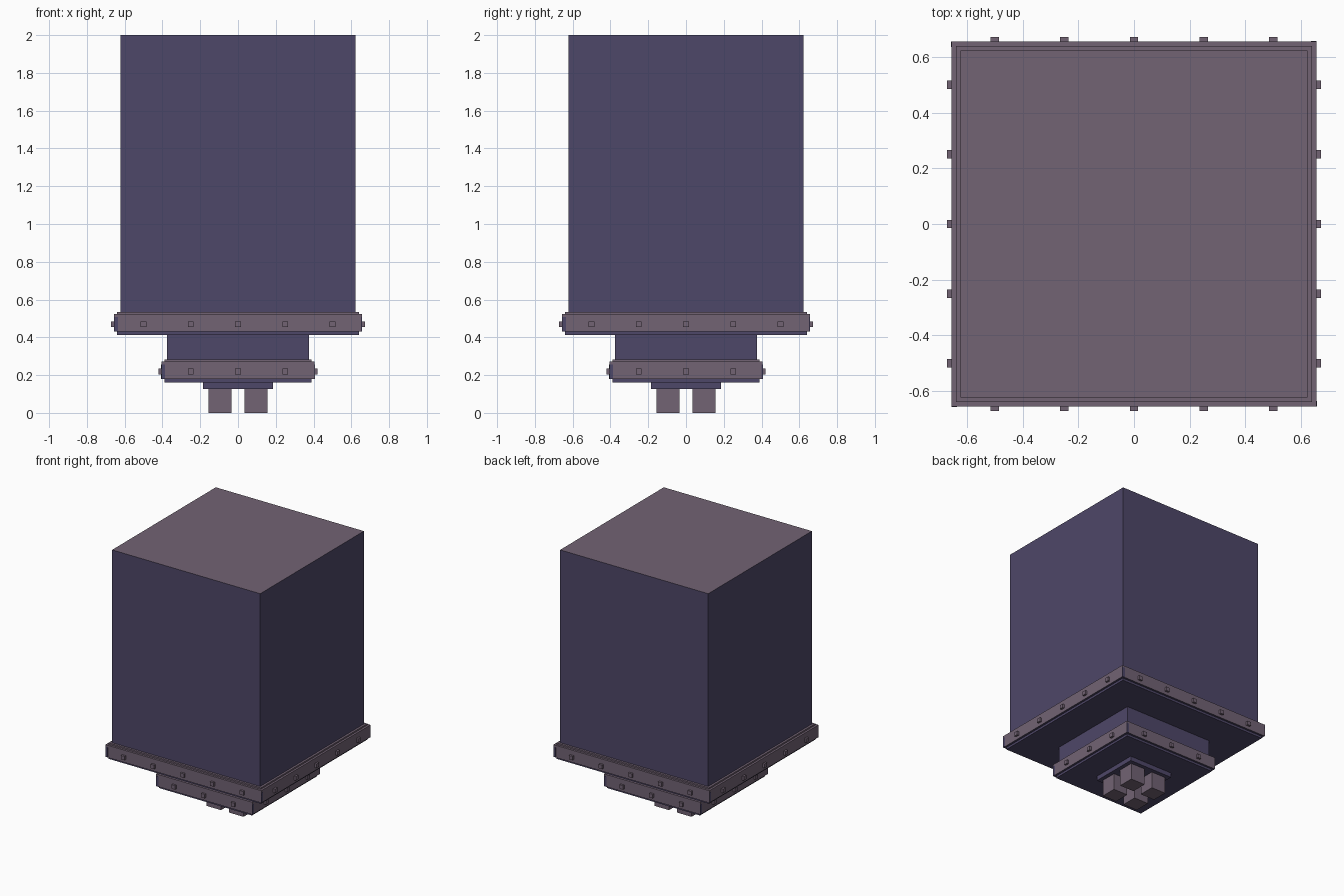
import bpy, bmesh
from mathutils import Matrix

if "Cube" in bpy.data.objects:
    bpy.data.objects.remove(bpy.data.objects["Cube"])


def material(name, rgb):
    m = bpy.data.materials.new(name)
    m.diffuse_color = (*rgb, 1)
    m.use_nodes = True
    m.node_tree.nodes["Principled BSDF"].inputs["Base Color"].default_value = m.diffuse_color
    return m


PURPLE = material("dark purple", (0.076, 0.063, 0.138))
MAUVE = material("dusty mauve", (0.168, 0.125, 0.174))


def add_box(bm, lo, hi):
    size = [h - l for l, h in zip(lo, hi)]
    mid = [(h + l) / 2 for l, h in zip(lo, hi)]
    bmesh.ops.create_cube(bm, size=1, matrix=Matrix.Translation(mid) @ Matrix.Diagonal((*size, 1)))


def finish(bm, name, mats, rule=None):
    me = bpy.data.meshes.new(name)
    bm.normal_update()
    if rule:
        for f in bm.faces:
            f.material_index = rule(f)
    bm.to_mesh(me)
    bm.free()
    for m in mats:
        me.materials.append(m)
    ob = bpy.data.objects.new(name, me)
    bpy.context.collection.objects.link(ob)
    return ob


def slab(name, half, z0, z1, mats, rule=None):
    bm = bmesh.new()
    add_box(bm, (-half, -half, z0), (half, half, z1))
    return finish(bm, name, mats, rule)


def four_sides(name, boxes, mat):
    # boxes are given on the front side and repeated by quarter turns
    bm = bmesh.new()
    for k in range(4):
        for lo, hi in boxes:
            old = set(bm.verts)
            add_box(bm, lo, hi)
            new = [v for v in bm.verts if v not in old]
            bmesh.ops.rotate(bm, verts=new, cent=(0, 0, 0),
                             matrix=Matrix.Rotation(k * 1.5707963, 3, 'Z'))
    return finish(bm, name, [mat])


def flange(prefix, half, z, bolt_xs):
    # purple base plate, mauve band with purple underside, mauve cap
    slab(prefix + "_base_plate", half, z, z + 0.018, [PURPLE])
    r = half + 0.016
    slab(prefix + "_band", r, z + 0.017, z + 0.11, [MAUVE, PURPLE],
         lambda f: 1 if f.normal.z < -0.5 else 0)
    slab(prefix + "_cap", half, z + 0.109, z + 0.121, [MAUVE])
    # bolts around the band
    zc = z + 0.057
    four_sides(prefix + "_bolts",
               [((x - 0.015, -r - 0.016, zc - 0.015), (x + 0.015, -r + 0.01, zc + 0.015))
                for x in bolt_xs], MAUVE)
    # thin purple corner strips
    four_sides(prefix + "_corner_strips",
               [((-r, -r - 0.001, z + 0.018), (-r + 0.02, -r + 0.005, z + 0.095))], PURPLE)


# main block with mauve top, and narrow neck
slab("main_block", 0.623, 0.52, 2.0, [PURPLE, MAUVE], lambda f: 1 if f.normal.z > 0.5 else 0)
slab("neck", 0.375, 0.27, 0.42, [PURPLE])

# flanges
flange("upper_flange", 0.64, 0.413, [-0.5, -0.25, 0, 0.25, 0.5])
flange("lower_flange", 0.39, 0.162, [-0.25, 0, 0.25])

# foot plate and four prongs
slab("foot_plate", 0.186, 0.127, 0.163, [PURPLE])
bm = bmesh.new()
for x in (-0.095, 0.095):
    for y in (-0.095, 0.095):
        add_box(bm, (x - 0.061, y - 0.061, 0), (x + 0.061, y + 0.061, 0.13))
finish(bm, "prongs", [MAUVE])
